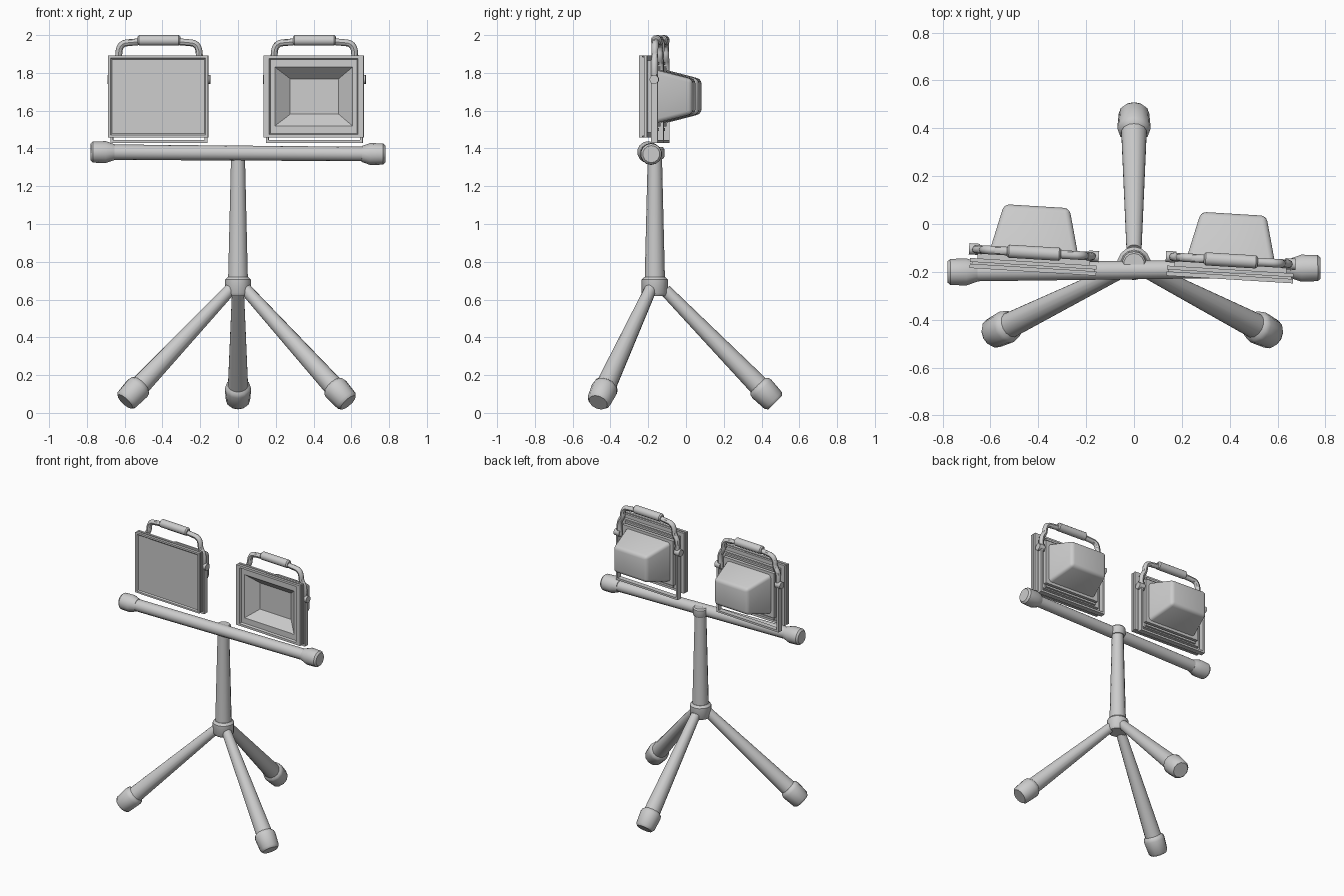
import bpy, bmesh
from math import radians
from mathutils import Vector, Matrix

cube = bpy.data.objects.get("Cube")
if cube:
    bpy.data.objects.remove(cube, do_unlink=True)

grey = bpy.data.materials.new("plain grey")
grey.use_nodes = True
GREY = (0.6, 0.6, 0.6, 1)
grey.diffuse_color = GREY
grey.node_tree.nodes["Principled BSDF"].inputs["Base Color"].default_value = GREY


def finish(obj, angle=35):
    obj.data.materials.append(grey)
    bpy.ops.object.select_all(action='DESELECT')
    obj.select_set(True)
    bpy.context.view_layer.objects.active = obj
    bpy.ops.object.shade_smooth_by_angle(angle=radians(angle))
    return obj


def from_bmesh(name, bm, angle=35):
    bmesh.ops.recalc_face_normals(bm, faces=bm.faces)
    mesh = bpy.data.meshes.new(name)
    bm.to_mesh(mesh)
    bm.free()
    obj = bpy.data.objects.new(name, mesh)
    bpy.context.collection.objects.link(obj)
    return finish(obj, angle)


def skin(bm, rings):
    """Bridge successive vertex rings and cap both ends."""
    n = len(rings[0])
    for a, b in zip(rings, rings[1:]):
        for i in range(n):
            j = (i + 1) % n
            bm.faces.new((a[i], a[j], b[j], b[i]))
    bm.faces.new(rings[0])
    bm.faces.new(rings[-1])


def rod(name, start, end, profile, sides=14):
    """Turned part from start to end; profile = (distance, radius) pairs."""
    start, end = Vector(start), Vector(end)
    turn = (end - start).to_track_quat('Z', 'Y')
    bm = bmesh.new()
    rings = []
    for t, r in profile:
        ring = bmesh.ops.create_circle(bm, segments=sides, radius=r,
                                       matrix=Matrix.Translation((0, 0, t)))
        rings.append(ring["verts"])
    skin(bm, rings)
    bm.transform(Matrix.Translation(start) @ turn.to_matrix().to_4x4())
    return from_bmesh(name, bm)


def panel(name, place, sections, bevel=0.0):
    """Rectangular loft; sections = (half width, half height, depth)."""
    bm = bmesh.new()
    rings = [[bm.verts.new((sx * w, y, sz * h))
              for sx, sz in ((-1, -1), (1, -1), (1, 1), (-1, 1))]
             for w, h, y in sections]
    skin(bm, rings)
    if bevel:
        edges = [e for e in bm.edges if not all(v in rings[0] for v in e.verts)]
        bmesh.ops.bevel(bm, geom=edges, offset=bevel, segments=3,
                        profile=0.5, affect='EDGES')
    bm.transform(place)
    return from_bmesh(name, bm, 40 if bevel else 20)


def box(name, place, centre, size):
    w, d, h = (s / 2 for s in size)
    return panel(name, place @ Matrix.Translation(centre), [(w, h, -d), (w, h, d)])


# Centre pole, cap and leg hub
PY = -0.165
rod("pole", (0, PY, 0.65), (0, PY, 1.4), [(0, 0.055), (0.70, 0.038), (0.74, 0.038)])
rod("pole_cap", (0, PY, 1.345), (0, PY, 1.41),
    [(0, 0.044), (0.01, 0.05), (0.052, 0.05), (0.062, 0.042)])
rod("leg_hub", (0, PY, 0.62), (0, PY, 0.72),
    [(0, 0.06), (0.015, 0.07), (0.085, 0.07), (0.1, 0.056)])

# Three legs with rounded feet
for name, root, foot in (
        ("right", (-0.035, -0.185, 0.66), (-0.598, -0.462, 0.06)),
        ("left", (0.035, -0.185, 0.66), (0.583, -0.465, 0.055)),
        ("back", (0, -0.11, 0.65), (0, 0.472, 0.055))):
    root, foot = Vector(root), Vector(foot)
    length = (foot - root).length
    rod(name + "_leg", root, foot, [(0, 0.032), (length - 0.1, 0.055)])
    rod(name + "_foot", foot, root,
        [(0, 0.052), (0.015, 0.064), (0.1, 0.07), (0.118, 0.066), (0.13, 0.054)], 12)

# Cross beam with flared end caps
tips = [Vector((-0.78, -0.201, 1.381)), Vector((0.78, -0.184, 1.37))]
rod("cross_beam", tips[0], tips[1], [(0.06, 0.041), (1.5, 0.038)])
for name, a, b in (("right", *tips), ("left", *tips[::-1])):
    rod(name + "_beam_cap", a, b,
        [(0, 0.045), (0.012, 0.056), (0.08, 0.058), (0.125, 0.042)])


def handle(name, place):
    """Bent carrying tube as a bevelled curve, converted to a mesh."""
    curve = bpy.data.curves.new(name, 'CURVE')
    curve.dimensions = '3D'
    curve.bevel_depth = 0.018
    curve.bevel_resolution = 2
    curve.resolution_u = 5
    curve.use_fill_caps = True
    half = [(0.238, 0.07), (0.238, 0.17), (0.215, 0.215), (0.21, 0.25),
            (0.195, 0.275), (0.16, 0.285)]
    points = [(-x, z) for x, z in half] + [(x, z) for x, z in reversed(half)]
    spline = curve.splines.new('BEZIER')
    spline.bezier_points.add(len(points) - 1)
    for p, (x, z) in zip(spline.bezier_points, points):
        p.co = (x, 0.08, z)
        p.handle_left_type = p.handle_right_type = 'AUTO'
    obj = bpy.data.objects.new(name, curve)
    bpy.context.collection.objects.link(obj)
    bpy.ops.object.select_all(action='DESELECT')
    obj.select_set(True)
    bpy.context.view_layer.objects.active = obj
    bpy.ops.object.convert(target='MESH')
    obj = bpy.context.view_layer.objects.active
    obj.data.transform(place)
    obj.data.materials.clear()
    finish(obj, 45)


def lamp(side, centre, has_lens):
    place = Matrix.Translation(centre) @ Matrix.Rotation(radians(-3.5), 4, 'Z')
    # Front frame: lens panel or open reflector, lip and stepped rim
    if has_lens:
        face = [(0.245, 0.197, 0.008), (0.252, 0.204, 0)]
    else:
        face = [(0.07, 0.047, 0.13), (0.205, 0.155, 0.015),
                (0.23, 0.195, 0.015), (0.235, 0.2, 0)]
    panel(side + "_lamp_housing", place, face + [
        (0.265, 0.216, 0), (0.265, 0.216, 0.018), (0.257, 0.208, 0.018),
        (0.257, 0.208, 0.026), (0.265, 0.216, 0.026), (0.265, 0.216, 0.042),
        (0.235, 0.19, 0.042), (0.235, 0.19, 0.062), (0.21, 0.16, 0.062),
        (0.21, 0.16, 0.085), (0.14, 0.1, 0.085), (0.1, 0.08, 0.14)])
    # Tapered rear body
    panel(side + "_lamp_body", place,
          [(0.185, 0.142, 0.08), (0.137, 0.092, 0.275)], 0.022)
    # Cooling ribs above and below the body
    for z in (-0.175, 0.175):
        box(side + "_lamp_rib", place, (0, 0.066, z), (0.4, 0.02, 0.014))
    # Mounting bracket
    for x in (-0.25, 0.25):
        box(side + "_bracket_arm", place, (x, 0.08, -0.07), (0.014, 0.036, 0.35))
        hinge = [place @ Vector((x - s, 0.08, 0.09)) for s in (0.022, -0.022)]
        rod(side + "_bracket_hinge", *hinge, [(0, 0.024), (0.044, 0.024)])
    box(side + "_bracket_base", place, (0, 0.08, -0.238), (0.514, 0.036, 0.014))
    # Carrying handle and grip
    handle(side + "_handle", place)
    ends = [place @ Vector((x, 0.08, 0.297)) for x in (-0.113, 0.113)]
    rod(side + "_handle_grip", *ends,
        [(0, 0.02), (0.008, 0.028), (0.218, 0.028), (0.226, 0.02)])


lamp("right", (-0.423, -0.2, 1.675), True)
lamp("left", (0.4, -0.232, 1.675), False)
